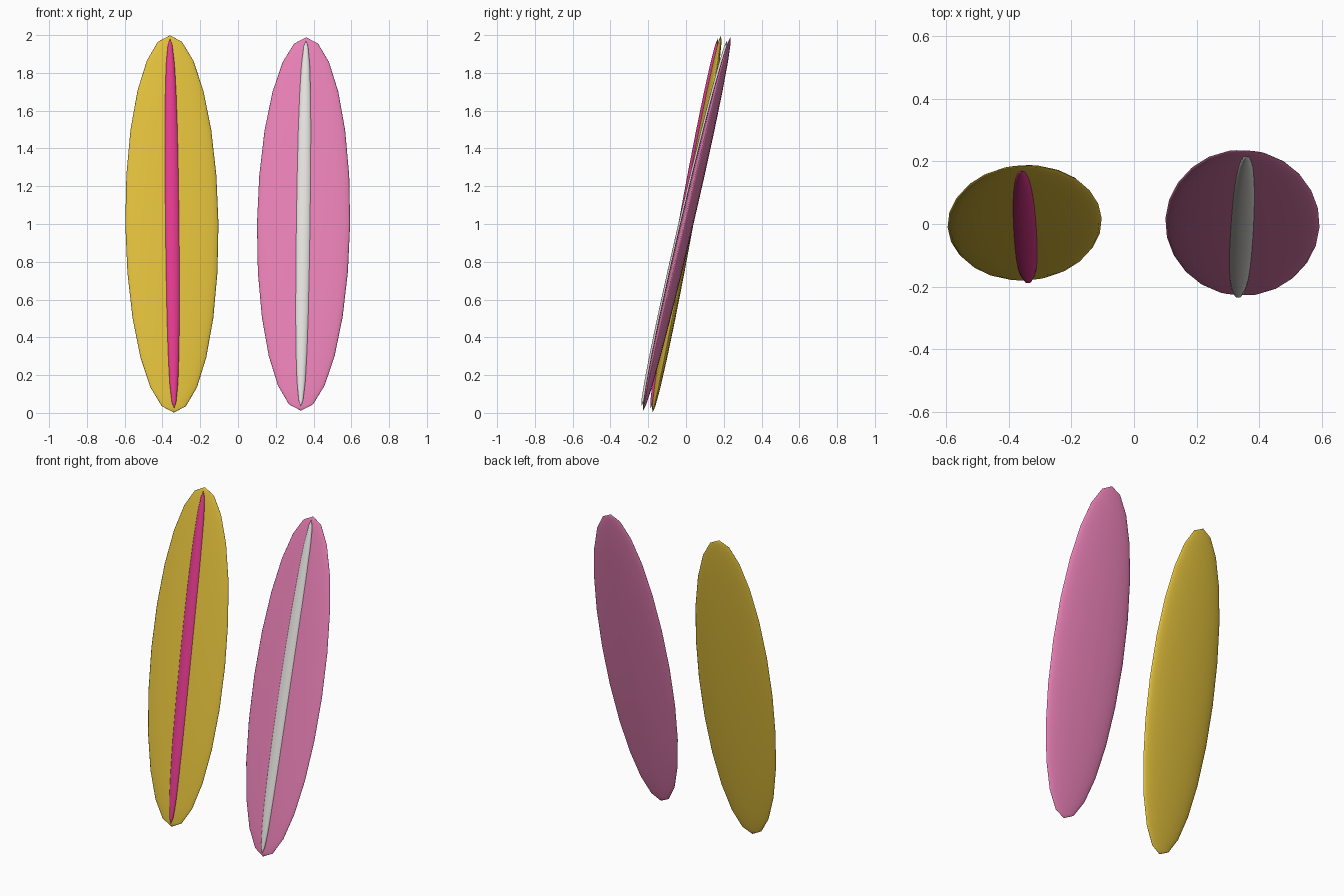
import bpy
import math

if "Cube" in bpy.data.objects:
    bpy.data.objects.remove(bpy.data.objects["Cube"])


def material(name, rgb):
    m = bpy.data.materials.new(name)
    m.diffuse_color = (*rgb, 1)
    m.use_nodes = True
    m.node_tree.nodes["Principled BSDF"].inputs["Base Color"].default_value = m.diffuse_color
    return m


yellow = material("yellow", (0.76, 0.53, 0.045))
magenta = material("magenta", (0.82, 0.045, 0.29))
pink = material("pink", (0.82, 0.22, 0.47))
pale = material("pale_grey", (0.78, 0.77, 0.74))


def ellipsoid(name, loc, scale, rot, mat):
    """Smooth flattened sphere."""
    bpy.ops.mesh.primitive_uv_sphere_add(segments=24, ring_count=12, radius=1,
                                         location=loc, rotation=rot)
    ob = bpy.context.object
    ob.name = name
    ob.scale = scale
    ob.data.materials.append(mat)
    bpy.ops.object.shade_smooth()
    return ob


def surfboard(prefix, x, lean, yaw, board_mat, stripe_mat):
    """Leaning board with a raised centre stripe on its front."""
    rot = (-lean, 0, yaw)
    ellipsoid(prefix + "_board", (x, 0.004, 1.0), (0.247, 0.032, 1.015), rot, board_mat)
    # Stripe is shifted out along the board's front normal
    off = 0.014
    loc = (x + off * math.cos(lean) * math.sin(yaw),
           0.004 - off * math.cos(lean) * math.cos(yaw),
           1.0 + off * math.sin(lean))
    ellipsoid(prefix + "_stripe", loc, (0.045, 0.03, 0.995), rot, stripe_mat)


surfboard("left", -0.35, 0.18, 0.06, yellow, magenta)
surfboard("right", 0.347, 0.23, -0.06, pink, pale)
